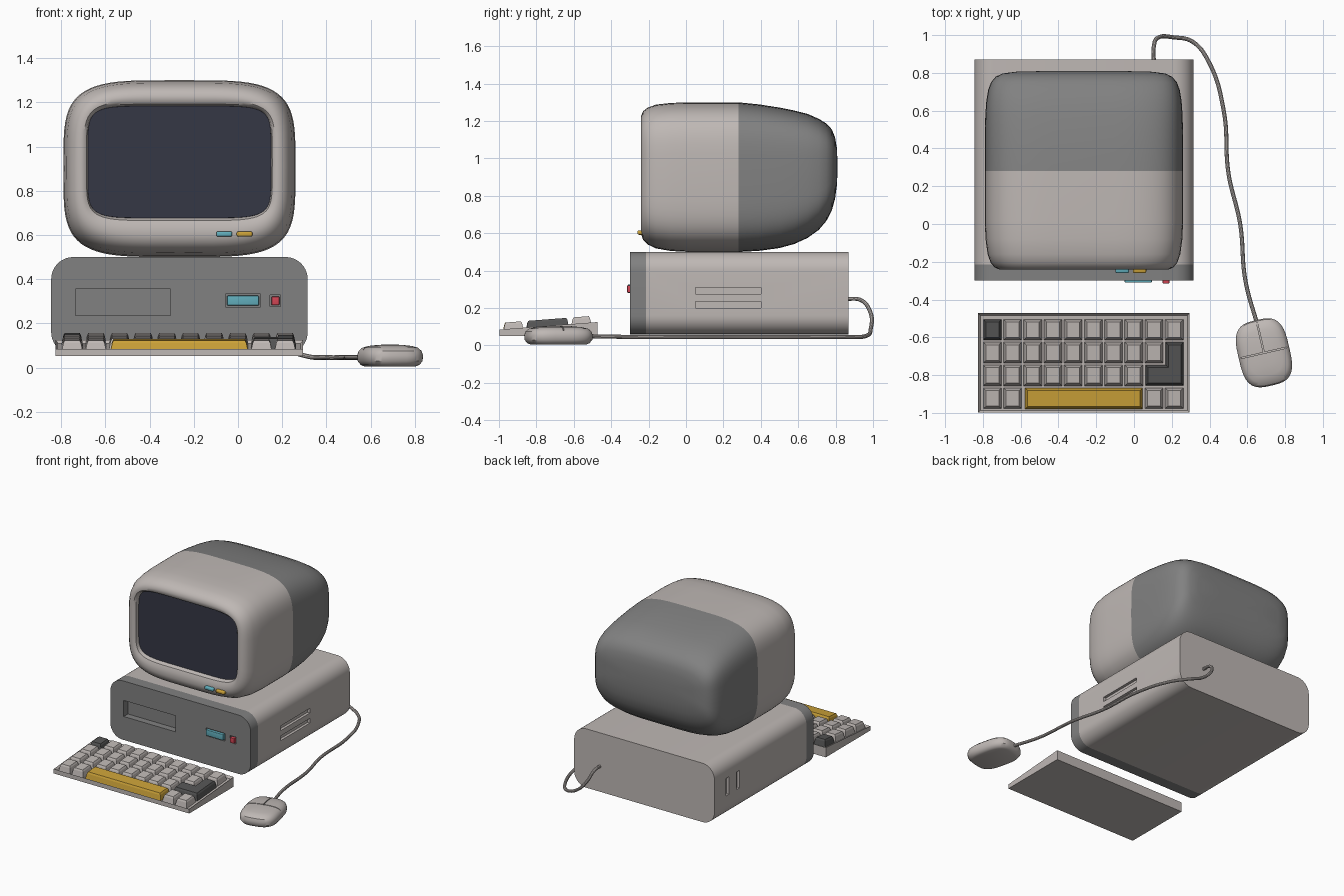
import bpy, bmesh, math
from mathutils import Matrix

if "Cube" in bpy.data.objects:
    bpy.data.objects.remove(bpy.data.objects["Cube"])

def material(name, rgb):
    m = bpy.data.materials.new(name)
    m.diffuse_color = (*rgb, 1)
    m.use_nodes = True
    m.node_tree.nodes["Principled BSDF"].inputs["Base Color"].default_value = m.diffuse_color
    return m

LIGHT = material("warm_grey", (0.52, 0.48, 0.46))
DARK = material("mid_grey", (0.22, 0.22, 0.22))
KEYDARK = material("charcoal", (0.09, 0.09, 0.09))
NAVY = material("screen_navy", (0.035, 0.038, 0.06))
TEAL = material("teal", (0.12, 0.42, 0.5))
GOLD = material("gold", (0.6, 0.36, 0.04))
RED = material("red", (0.65, 0.06, 0.09))

def finish(name, bm, mat, smooth=True, recalc=True):
    if recalc:
        bmesh.ops.recalc_face_normals(bm, faces=bm.faces)
    me = bpy.data.meshes.new(name)
    bm.to_mesh(me)
    bm.free()
    ob = bpy.data.objects.new(name, me)
    bpy.context.collection.objects.link(ob)
    me.materials.append(mat)
    if smooth:
        smooth_shade(ob)
    return ob

def activate(ob):
    bpy.ops.object.select_all(action='DESELECT')
    ob.select_set(True)
    bpy.context.view_layer.objects.active = ob

def smooth_shade(ob):
    activate(ob)
    bpy.ops.object.shade_smooth_by_angle(angle=math.radians(35))

def box(name, lo, hi, mat, bevel=0.0):
    bm = bmesh.new()
    size = [b - a for a, b in zip(lo, hi)]
    mid = [(a + b) / 2 for a, b in zip(lo, hi)]
    bmesh.ops.create_cube(bm, size=1, matrix=Matrix.Translation(mid) @ Matrix.Diagonal((*size, 1)))
    if bevel:
        bmesh.ops.bevel(bm, geom=bm.edges[:], offset=bevel, segments=3, profile=0.5, affect='EDGES')
    return finish(name, bm, mat)

def carve(ob, boxes, rot=None):
    for lo, hi in boxes:
        c = box("cutter", lo, hi, LIGHT)
        c.hide_render = True
        if rot:
            c.matrix_world = rot
        mod = ob.modifiers.new("cut", 'BOOLEAN')
        mod.operation, mod.solver, mod.object = 'DIFFERENCE', 'EXACT', c
        activate(ob)
        bpy.ops.object.modifier_apply(modifier=mod.name)
        bpy.data.objects.remove(c)
    smooth_shade(ob)

def loft(name, sections, mat, place, count=72):
    """Skin superellipse sections (pos, half_u, v_low, v_high, exponent)."""
    bm = bmesh.new()
    rings = []
    for pos, hu, lo, hi, n in sections:
        ring = []
        for i in range(count):
            t = math.tau * i / count
            c, s = math.cos(t), math.sin(t)
            u = hu * math.copysign(abs(c) ** (2 / n), c)
            v = (lo + hi) / 2 + (hi - lo) / 2 * math.copysign(abs(s) ** (2 / n), s)
            ring.append(bm.verts.new(place(pos, u, v)))
        rings.append(ring)
    for a, b in zip(rings, rings[1:]):
        for i in range(count):
            j = (i + 1) % count
            bm.faces.new((a[i], a[j], b[j], b[i]))
    bm.faces.new(rings[0])
    bm.faces.new(rings[-1])
    return finish(name, bm, mat)

def slab(name, y0, y1, mat, x0=-0.845, x1=0.315, z0=0.06, z1=0.50, r=0.1):
    """Rounded rectangle in xz, extruded along y."""
    bm = bmesh.new()
    corners = ((x1 - r, z1 - r), (x0 + r, z1 - r), (x0 + r, z0 + r), (x1 - r, z0 + r))
    vs = []
    for k, (cx, cz) in enumerate(corners):
        for i in range(11):
            a = math.pi / 2 * (k + i / 10)
            vs.append(bm.verts.new((cx + r * math.cos(a), y0, cz + r * math.sin(a))))
    f = bm.faces.new(vs)
    new = bmesh.ops.extrude_face_region(bm, geom=[f])["geom"]
    bmesh.ops.translate(bm, verts=[g for g in new if isinstance(g, bmesh.types.BMVert)], vec=(0, y1 - y0, 0))
    return finish(name, bm, mat)

# Computer case with side slots
case = slab("case_body", -0.215, 0.87, LIGHT)
carve(case, [((0.295, 0.05, z), (0.4, 0.40, z + 0.035)) for z in (0.20, 0.275)]
      + [((-0.9, y, 0.23), (-0.825, y + 0.035, 0.36)) for y in (0.575, 0.70)])

# Front panel with drive slot and buttons
panel = slab("case_front_panel", -0.30, -0.215, DARK)
carve(panel, [((-0.735, -0.4, 0.235), (-0.305, -0.25, 0.355)),
              ((-0.056, -0.4, 0.274), (0.101, -0.29, 0.332)),
              ((0.145, -0.4, 0.276), (0.193, -0.29, 0.328))])
box("case_display", (-0.049, -0.311, 0.281), (0.094, -0.28, 0.325), TEAL, 0.003)
box("power_button", (0.152, -0.315, 0.283), (0.187, -0.28, 0.321), RED, 0.003)

# Monitor: front shell with rolled bezel, back shell, screen
def monitor(pos, u, v):
    return (-0.265 + u, pos, v)

loft("monitor_front", [
    (0.28, 0.525, 0.50, 1.30, 4.2), (0.02, 0.525, 0.50, 1.30, 4.2),
    (-0.08, 0.521, 0.505, 1.297, 4.2), (-0.16, 0.51, 0.519, 1.288, 4.2),
    (-0.205, 0.494, 0.54, 1.272, 4.2), (-0.23, 0.473, 0.566, 1.252, 4.3),
    (-0.24, 0.45, 0.597, 1.228, 4.6), (-0.238, 0.432, 0.638, 1.206, 5.3),
    (-0.228, 0.42, 0.665, 1.192, 6), (-0.195, 0.413, 0.678, 1.182, 6.5)], LIGHT, monitor)
loft("monitor_back", [
    (0.28, 0.525, 0.50, 1.30, 4.2), (0.39, 0.525, 0.506, 1.289, 4.2),
    (0.50, 0.524, 0.521, 1.272, 4.2), (0.58, 0.522, 0.543, 1.256, 4.2),
    (0.65, 0.517, 0.575, 1.238, 4.2), (0.71, 0.507, 0.618, 1.212, 4.2),
    (0.75, 0.492, 0.665, 1.187, 4.2), (0.78, 0.467, 0.722, 1.155, 4.2),
    (0.797, 0.43, 0.785, 1.112, 4.2), (0.806, 0.36, 0.85, 1.06, 4.2),
    (0.81, 0.2, 0.92, 0.99, 4)], DARK, monitor)
loft("screen", [(-0.19, 0.416, 0.674, 1.186, 6.5), (-0.203, 0.414, 0.677, 1.183, 6.5)], NAVY, monitor)
for name, x, mat in (("monitor_button_left", -0.098, TEAL), ("monitor_button_right", -0.006, GOLD)):
    box(name, (x, -0.26, 0.592), (x + 0.071, -0.2, 0.616), mat, 0.008)

# Keyboard wedge with a sunken tray
def deck(y):
    return 0.085 + 0.04 * (y + 1.0) / 0.525

bm = bmesh.new()
bmesh.ops.create_cube(bm, size=1)
for v in bm.verts:
    top = v.co.z > 0
    v.co = (-0.265 + v.co.x * 1.12, -0.735 + v.co.y * 0.525, 0.052)
    if top:
        v.co.z = deck(v.co.y)
bm.normal_update()
lid = [f for f in bm.faces if f.normal.z > 0.9]
bmesh.ops.inset_region(bm, faces=lid, thickness=0.016)
bmesh.ops.translate(bm, verts=list(lid[0].verts), vec=(0, 0, -0.015))
finish("keyboard_base", bm, LIGHT, False)

# Keys: tapered caps on the sloping deck
def keys(name, outlines, mat):
    bm = bmesh.new()
    for pts in outlines:
        f = bm.faces.new([bm.verts.new((x, y, -0.015)) for x, y in pts])
        f.normal_update()
        for t, d in ((0.008, 0.038), (0.006, 0.012)):
            bmesh.ops.inset_region(bm, faces=[f], thickness=t, depth=d, use_boundary=True, use_even_offset=True)
    for v in bm.verts:
        v.co.z += deck(v.co.y)
    finish(name, bm, mat, False, False)

def rect(x0, x1, y0, y1):
    return [(x0, y0), (x1, y0), (x1, y1), (x0, y1)]

def key(col, row):
    x, y = -0.75 + 0.107 * col, -0.56 - 0.121 * row
    return rect(x - 0.048, x + 0.048, y - 0.055, y + 0.055)

plain = [(c, 0) for c in range(1, 10)] + [(c, 1) for c in range(9)]
plain += [(c, 2) for c in range(8)] + [(c, 3) for c in (0, 1, 8, 9)]
keys("light_keys", [key(*p) for p in plain], LIGHT)
keys("dark_keys", [key(0, 0), [(0.06, -0.855), (0.263, -0.855), (0.263, -0.626),
                               (0.168, -0.626), (0.168, -0.747), (0.06, -0.747)]], KEYDARK)
keys("space_bar", [rect(-0.577, 0.046, -0.98, -0.868)], GOLD)

# Mouse with button seams
mouse = loft("mouse", [
    (0.005, 0.105, -0.145, 0.145, 3.2), (0.012, 0.122, -0.162, 0.162, 3.2),
    (0.03, 0.135, -0.176, 0.176, 3.2), (0.055, 0.137, -0.178, 0.178, 3.2),
    (0.075, 0.131, -0.172, 0.172, 3.2), (0.09, 0.115, -0.153, 0.153, 3.2),
    (0.098, 0.09, -0.12, 0.12, 3), (0.103, 0.05, -0.07, 0.07, 2.6),
    (0.104, 0.015, -0.02, 0.02, 2)], LIGHT, lambda p, u, v: (u, v, p), 48)
carve(mouse, [((-0.2, -0.003, 0.08), (0.2, 0.003, 0.2)),
              ((-0.003, 0.0, 0.08), (0.003, 0.2, 0.2))])
mouse.matrix_world = Matrix.Translation((0.688, -0.682, 0)) @ Matrix.Rotation(math.radians(13), 4, 'Z')

# Mouse cable from the back of the case
path = [(0.105, 0.85, 0.25), (0.105, 0.94, 0.24), (0.125, 0.985, 0.18), (0.21, 0.988, 0.09),
        (0.31, 0.965, 0.052), (0.395, 0.86, 0.046), (0.475, 0.60, 0.046), (0.50, 0.27, 0.046),
        (0.562, 0.0, 0.046), (0.59, -0.30, 0.046), (0.655, -0.54, 0.05)]
cu = bpy.data.curves.new("mouse_cable", 'CURVE')
cu.dimensions = '3D'
cu.bevel_depth = 0.011
cu.bevel_resolution = 3
sp = cu.splines.new('BEZIER')
sp.bezier_points.add(len(path) - 1)
for p, co in zip(sp.bezier_points, path):
    p.co = co
    p.handle_left_type = p.handle_right_type = 'AUTO'
cable = bpy.data.objects.new("mouse_cable", cu)
bpy.context.collection.objects.link(cable)
cu.materials.append(LIGHT)
activate(cable)
bpy.ops.object.convert(target='MESH')
smooth_shade(bpy.context.view_layer.objects.active)
